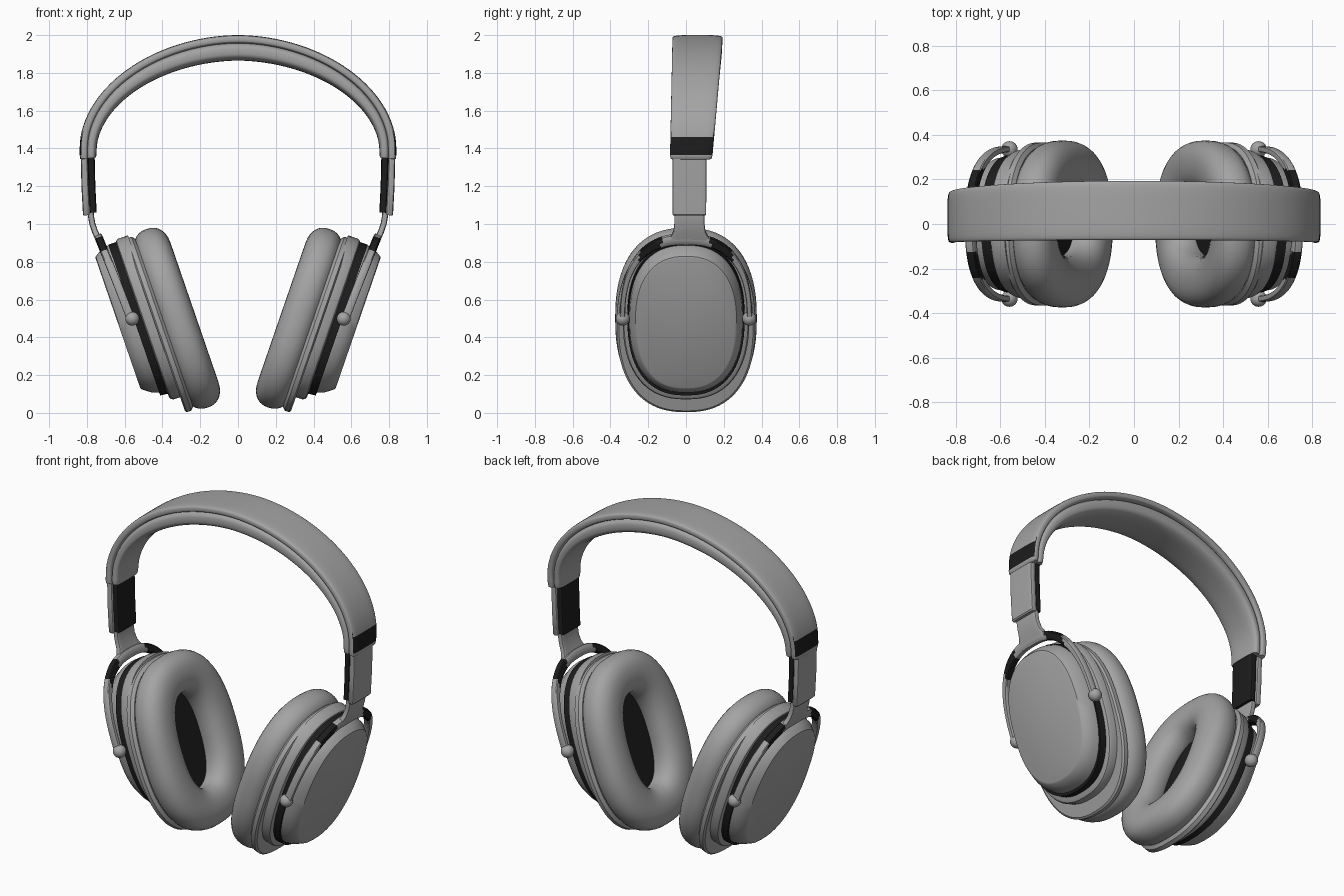
import bpy, bmesh, math
from mathutils import Vector

if "Cube" in bpy.data.objects:
    bpy.data.objects.remove(bpy.data.objects["Cube"])

def material(name, v):
    m = bpy.data.materials.new(name)
    m.diffuse_color = (v, v, v, 1)
    m.use_nodes = True
    m.node_tree.nodes["Principled BSDF"].inputs["Base Color"].default_value = m.diffuse_color
    return m

GREY = material("satin grey", 0.37)
BLACK = material("matte black", 0.012)

# Tilted frame of the right ear cup: U runs up the cup, N points outward
T = math.radians(19)
O = Vector((0.325, 0, 0.5))
U = Vector((math.sin(T), 0, math.cos(T)))
N = Vector((math.cos(T), 0, -math.sin(T)))

def cup(y, u, n):
    return O + U * u + N * n + Vector((0, y, 0))

def sup(t, a, b, e):
    """Point on a superellipse."""
    c, s = math.cos(t), math.sin(t)
    return (a * math.copysign(abs(c) ** (2 / e), c), b * math.copysign(abs(s) ** (2 / e), s))

def oval(a, b, cu, n, e=2.4, count=72):
    pts = [sup(2 * math.pi * i / count, a, b, e) for i in range(count)]
    return [cup(y, u + cu, n) for y, u in pts]

def finish(name, bm, mats, mirror, rule=None, angle=35):
    bmesh.ops.recalc_face_normals(bm, faces=bm.faces)
    if rule:
        for f in bm.faces:
            f.material_index = int(rule(f.calc_center_median(), f.normal))
    me = bpy.data.meshes.new(name)
    bm.to_mesh(me)
    bm.free()
    ob = bpy.data.objects.new(name, me)
    bpy.context.collection.objects.link(ob)
    for m in mats:
        me.materials.append(m)
    bpy.ops.object.select_all(action='DESELECT')
    ob.select_set(True)
    bpy.context.view_layer.objects.active = ob
    bpy.ops.object.shade_smooth_by_angle(angle=math.radians(angle))
    if mirror:
        ob.modifiers.new("Mirror", 'MIRROR').use_mirror_merge = False
    return ob

def loft(name, rings, mats, mirror=True, loop=False, rule=None, angle=35):
    """Skin a list of equal rings, capped at both ends unless looped."""
    bm = bmesh.new()
    vs = [[bm.verts.new(p) for p in r] for r in rings]
    k = len(vs[0])
    pairs = list(zip(vs, vs[1:])) + ([(vs[-1], vs[0])] if loop else [])
    for a, b in pairs:
        for i in range(k):
            j = (i + 1) % k
            bm.faces.new((a[i], a[j], b[j], b[i]))
    if not loop:
        bm.faces.new(vs[0])
        bm.faces.new(vs[-1])
    return finish(name, bm, mats, mirror, rule, angle)

# Ear cushion: oval tube
tube = [sup(2 * math.pi * i / 28, 0.115, 0.097, 2.3) for i in range(28)]
loft("ear_cushion", [oval(0.26 + w, 0.385 + w, 0, n - 0.003) for w, n in tube], [GREY], loop=True, angle=60)

# Speaker cloth inside the cushion
loft("speaker_cloth", [oval(0.19, 0.32, 0, n) for n in (0.04, 0.06)], [BLACK])

# Stacked cup layers: (half width, half height, centre, offset)
def layers(name, rows, mat):
    loft(name, [oval(*r) for r in rows], [mat])

layers("cushion_flange", [(0.35, 0.47, 0, 0.07), (0.366, 0.487, 0, 0.085), (0.366, 0.487, 0, 0.11),
                          (0.355, 0.477, 0, 0.118)], GREY)
layers("cup_housing", [(0.335, 0.45, 0.05, 0.10), (0.335, 0.45, 0.05, 0.155), (0.328, 0.443, 0.05, 0.168),
                       (0.315, 0.43, 0.05, 0.174)], GREY)
layers("cup_gap_ring", [(0.311, 0.425, 0.062, 0.165), (0.309, 0.422, 0.065, 0.215)], BLACK)
layers("cup_cap", [(0.302, 0.415, 0.07, 0.205), (0.298, 0.403, 0.075, 0.252), (0.268, 0.372, 0.078, 0.298),
                   (0.258, 0.362, 0.078, 0.302)], GREY)

# Yoke: half ring around the cap with dark shoulder sections
rings = []
for i in range(57):
    t = math.pi * i / 56
    y, u = sup(t, 0.336, 0.46, 2.5)
    y2, u2 = sup(t, 1, 1.2, 2)
    d = Vector((y2, u2)).normalized()
    h = 0.014 + 0.014 * math.sin(t) ** 2
    ring = []
    for j in range(12):
        r, n = sup(2 * math.pi * j / 12, h, 0.022, 4)
        ring.append(cup(y + d.x * r, 0.07 + u + d.y * r, 0.25 + n - 0.02 * (1 - math.sin(t))))
    rings.append(ring)
loft("yoke", rings, [GREY, BLACK], rule=lambda c, n: 0.13 < abs(c.y) < 0.245)

# Pivot knobs at the yoke ends
bm = bmesh.new()
for s in (-1, 1):
    g = bmesh.ops.create_uvsphere(bm, u_segments=24, v_segments=14, radius=0.037)
    bmesh.ops.translate(bm, verts=g["verts"], vec=cup(s * 0.335, 0.075, 0.222))
finish("yoke_pivot", bm, [GREY], True)

# Flat strips swept in the xz plane: rows of (x, z, half width, half thickness)
def strip(name, rows, mat, yc=0.018):
    rings = []
    for i, (x, z, w, h) in enumerate(rows):
        a, b = rows[max(i - 1, 0)], rows[min(i + 1, len(rows) - 1)]
        d = Vector((b[0] - a[0], b[1] - a[1])).normalized()
        sec = [sup(2 * math.pi * (j + 0.5) / 24, w, h, 7) for j in range(24)]
        rings.append([Vector((x + d.y * n, yc + y, z - d.x * n)) for y, n in sec])
    loft(name, rings, [mat])

strip("yoke_stem", [(0.728, 0.895, 0.13, 0.016), (0.742, 0.925, 0.105, 0.016), (0.757, 0.96, 0.085, 0.016),
                    (0.771, 1.0, 0.08, 0.016), (0.778, 1.04, 0.08, 0.016), (0.782, 1.09, 0.08, 0.016)], GREY)
strip("slider_outer", [(0.801, 1.046, 0.085, 0.014), (0.802, 1.052, 0.089, 0.019), (0.81, 1.2, 0.09, 0.019),
                       (0.815, 1.38, 0.09, 0.018)], GREY)
strip("slider_inner", [(0.767, 1.06, 0.084, 0.019), (0.774, 1.2, 0.085, 0.019), (0.778, 1.37, 0.085, 0.019)], BLACK)

# Headband path: outer curve with short straight legs
path = [(0.836, 1.34), (0.837, 1.345), (0.838, 1.365), (0.838, 1.39)]
arc = []
for i in range(61):
    x, z = sup(math.pi * i / 60, 0.838, 0.595, 1.92)
    arc.append((x, z + 1.405))
path = path + arc + [(-x, z) for x, z in reversed(path)]

def band(name, depth, exp, inset, mats, rule=None):
    """Sweep a rounded section; depth gives the start and end below the outer curve."""
    rings, last = [], len(path) - 1
    for i, (x, z) in enumerate(path):
        a, b = path[max(i - 1, 0)], path[min(i + 1, last)]
        d = Vector((b[0] - a[0], b[1] - a[1])).normalized()
        nrm = Vector((d.y, -d.x))
        f = min(1, max(0, (z - 1.345) / 0.65))
        yc, hw = 0.027 + 0.034 * f, 0.112 + 0.021 * f - inset
        n0, n1 = depth(f)
        k = (0.75, 0.92, 1)[min(i, last - i, 2)]
        mid, h = -(n0 + n1) / 2, (n1 - n0) / 2 * k
        sec = [sup(2 * math.pi * j / 40, hw - (1 - k) * 0.04, h, exp) for j in range(40)]
        rings.append([Vector((x + nrm.x * (mid + n), yc + y, z + nrm.y * (mid + n))) for y, n in sec])
    loft(name, rings, mats, mirror=False, rule=rule, angle=50)

# Outer cover with dark end patches, and the softer pad below it
band("headband_cover", lambda f: (0, 0.045), 4.5, 0, [GREY, BLACK],
     rule=lambda c, n: 1.36 < c.z < 1.475 and n.x * c.x > 0.25 and abs(n.x) > 0.6)
band("headband_pad", lambda f: (0.035, 0.088 + 0.047 * f ** 1.3), 3.2, 0.004, [GREY])
